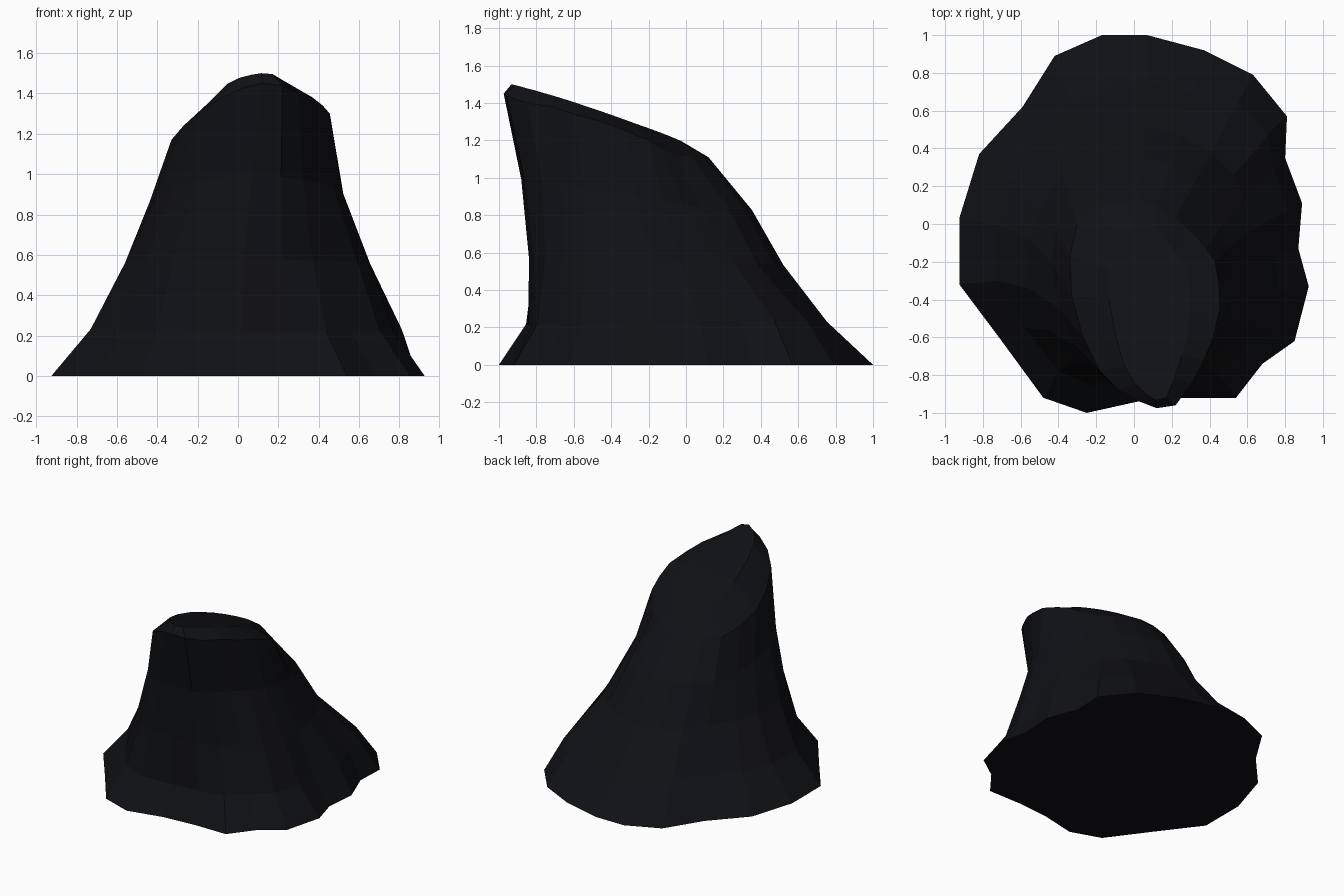
import bpy, bmesh
from mathutils import Vector

if "Cube" in bpy.data.objects:
    bpy.data.objects.remove(bpy.data.objects["Cube"])

# Ground outline (x, y), running clockwise from the back
BASE = [(-.17, 1), (.07, 1), (.37, .92), (.63, .79), (.81, .57), (.80, .35),
        (.89, .11), (.87, -.13), (.925, -.33), (.85, -.62), (.68, -.74),
        (.54, -.92), (.27, -.92), (.02, -.94), (-.25, -1), (-.48, -.92),
        (-.70, -.62), (-.925, -.32), (-.925, .03), (-.82, .37), (-.59, .62), (-.42, .89)]
# Outline at mid height (x, y)
WAIST = [(-.12, .50), (.06, .52), (.25, .47), (.41, .38), (.53, .26), (.58, .13),
         (.63, -.03), (.655, -.20), (.65, -.38), (.59, -.54), (.48, -.66),
         (.37, -.75), (.22, -.82), (.03, -.84), (-.17, -.81), (-.32, -.73),
         (-.46, -.56), (-.56, -.34), (-.56, -.08), (-.49, .09), (-.38, .27), (-.26, .41)]
# Sloping upper rim (x, y, z)
RIM = [(-.08, .11, 1.11), (.03, .12, 1.11), (.12, .10, 1.11), (.22, .03, 1.11),
       (.31, -.05, 1.12), (.38, -.13, 1.16), (.43, -.20, 1.20), (.45, -.32, 1.25),
       (.455, -.45, 1.30), (.42, -.60, 1.34), (.37, -.72, 1.38), (.30, -.85, 1.40),
       (.22, -.96, 1.44), (.12, -.975, 1.45), (.03, -.94, 1.43), (-.08, -.88, 1.38),
       (-.18, -.78, 1.32), (-.27, -.60, 1.24), (-.33, -.38, 1.17), (-.34, -.17, 1.13),
       (-.30, 0, 1.10), (-.21, .08, 1.10)]
N = len(BASE)


def side_point(i, t):
    """Quadratic curve up the flank, flared at the foot and rounded at the back."""
    a = Vector((*BASE[i], 0))
    b = Vector((*WAIST[i], .55 - .03 * WAIST[i][1]))
    c = Vector(RIM[i])
    p = a * (1 - t) * (1 - 2 * t) + b * 4 * t * (1 - t) + c * t * (2 * t - 1)
    out = Vector((p.x - .05, p.y + .35, 0)).normalized()
    if t == .22:
        p += out * (.05 if 3 <= i <= 6 else -.025)
    elif t == .76:
        # Bulge at the back, hollow on the right flank
        p += out * (-.025 if 4 <= i <= 10 else .05 * max(0, out.y))
    return p


def crown_point(i):
    """Rim point pulled in towards the sloping ridge."""
    x, y, _ = RIM[i]
    x = .11 + (x - .11) * .55
    y = -.45 + (y + .45) * (.75 if y > -.45 else .92)
    return Vector((x, y, 1.185 - .45 * y - .12 * y * y - .25 * (x - .11) ** 2))


bm = bmesh.new()
rings = [[bm.verts.new(side_point(i, t)) for i in range(N)] for t in (0, .22, .5, .76, 1)]
rings.append([bm.verts.new(crown_point(i)) for i in range(N)])

# Flanks and shoulder
for lo, hi in zip(rings, rings[1:]):
    for i in range(N):
        j = (i + 1) % N
        bm.faces.new((lo[i], lo[j], hi[j], hi[i]))

# Crown: strips across the ridge from front to back
top = rings[-1]
for k in range(N // 2):
    quad = [top[(13 - k) % N], top[(13 - k - 1) % N], top[(13 + k + 1) % N], top[(13 + k) % N]]
    bm.faces.new(list(dict.fromkeys(quad)))

# Underside
bm.faces.new(rings[0])
bmesh.ops.recalc_face_normals(bm, faces=bm.faces)

mesh = bpy.data.meshes.new("rock")
bm.to_mesh(mesh)
bm.free()
rock = bpy.data.objects.new("rock", mesh)
bpy.context.collection.objects.link(rock)

# Dark stone
stone = bpy.data.materials.new("dark_stone")
stone.diffuse_color = (.005, .0055, .007, 1)
stone.use_nodes = True
stone.node_tree.nodes["Principled BSDF"].inputs["Base Color"].default_value = stone.diffuse_color
mesh.materials.append(stone)
